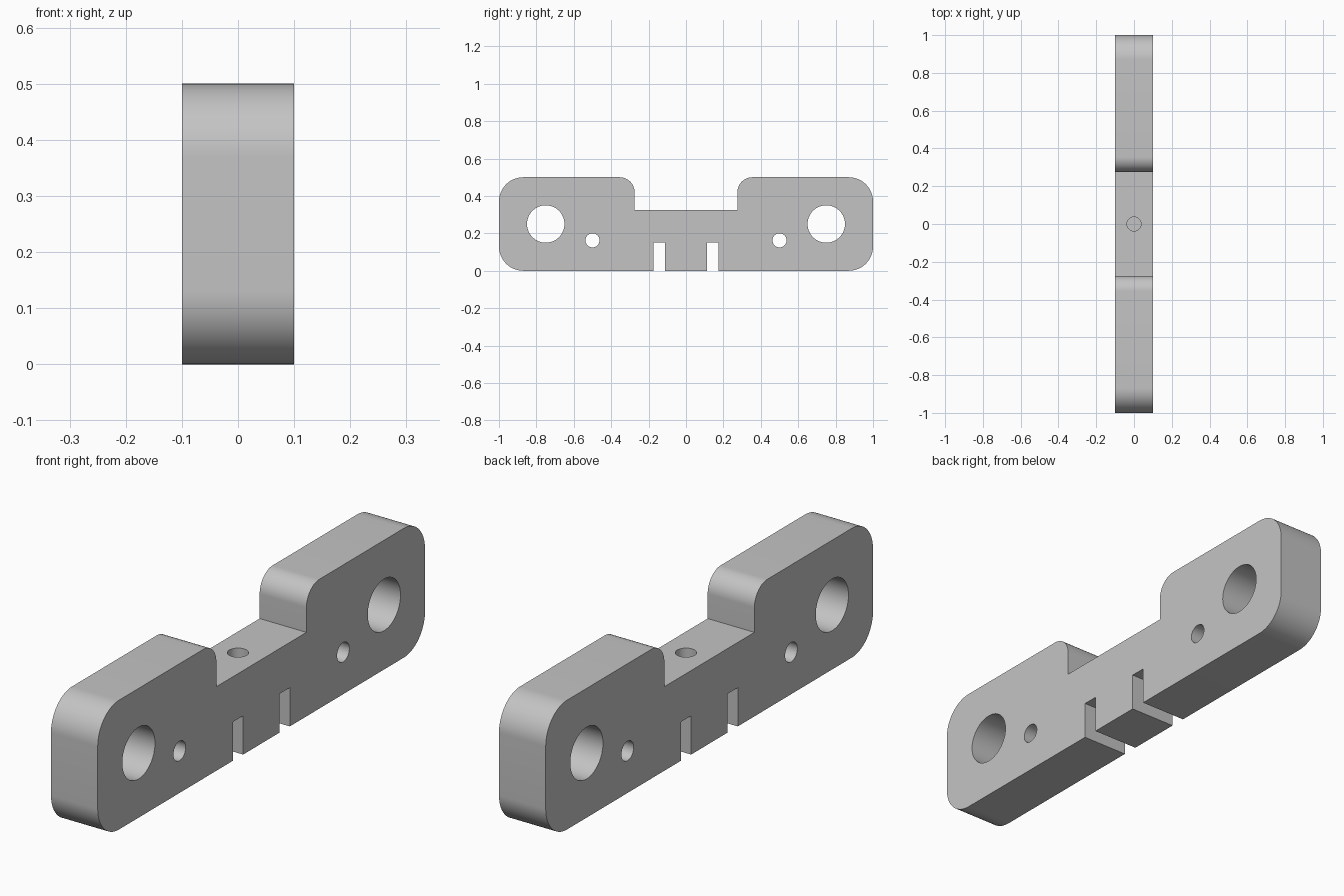
import bpy
import bmesh
from math import cos, sin, pi, radians
from mathutils import Matrix

if "Cube" in bpy.data.objects:
    bpy.data.objects.remove(bpy.data.objects["Cube"])

HALF_THICK = 0.1
HEIGHT = 0.5
WAIST = 0.325      # height of the lowered middle
NOTCH = 0.275      # half length of the lowered middle
STEPS = 20         # segments per rounded corner

grey = bpy.data.materials.new("plain_grey")
grey.use_nodes = True
colour = (0.55, 0.55, 0.55, 1)
grey.diffuse_color = colour
grey.node_tree.nodes["Principled BSDF"].inputs["Base Color"].default_value = colour


def make_object(name, bm):
    bmesh.ops.recalc_face_normals(bm, faces=bm.faces)
    mesh = bpy.data.meshes.new(name)
    bm.to_mesh(mesh)
    bm.free()
    mesh.materials.append(grey)
    obj = bpy.data.objects.new(name, mesh)
    bpy.context.collection.objects.link(obj)
    return obj


def corner(y, z, radius, start):
    """Quarter arc around (y, z), running counter-clockwise from start degrees."""
    angles = [radians(start) + pi / 2 * i / STEPS for i in range(STEPS + 1)]
    return [(y + radius * cos(a), z + radius * sin(a)) for a in angles]


def cylinder(name, location, radius, depth, axis):
    bm = bmesh.new()
    bmesh.ops.create_cone(bm, cap_ends=True, segments=64, radius1=radius,
                          radius2=radius, depth=depth)
    if axis == 'X':
        bm.transform(Matrix.Rotation(pi / 2, 4, 'Y'))
    bm.transform(Matrix.Translation(location))
    return make_object(name, bm)


def box(name, location, size):
    bm = bmesh.new()
    bmesh.ops.create_cube(bm, size=1)
    bm.transform(Matrix.Translation(location) @ Matrix.Diagonal((*size, 1)))
    return make_object(name, bm)


# Plate outline: one half, then its mirror image
outer, inner = 0.13, 0.08
half = (corner(1 - outer, outer, outer, -90)
        + corner(1 - outer, HEIGHT - outer, outer, 0)
        + corner(NOTCH + inner, HEIGHT - inner, inner, 90)
        + [(NOTCH, WAIST)])
outline = half + [(-y, z) for y, z in reversed(half)]

# Plate body extruded across its thickness
bm = bmesh.new()
face = bm.faces.new([bm.verts.new((-HALF_THICK, y, z)) for y, z in outline])
extruded = bmesh.ops.extrude_face_region(bm, geom=[face])["geom"]
bmesh.ops.translate(bm, vec=(2 * HALF_THICK, 0, 0),
                    verts=[v for v in extruded if isinstance(v, bmesh.types.BMVert)])
plate = make_object("bracket_plate", bm)

# Large holes, small holes and bottom slots on both sides, blind hole on top
cutters = [cylinder("blind_hole_cutter", (0, 0, WAIST), 0.0375, 0.3, 'Z')]
for side in (-1, 1):
    cutters += [
        cylinder("large_hole_cutter", (0, side * 0.75, 0.25), 0.1, 0.5, 'X'),
        cylinder("small_hole_cutter", (0, side * 0.5, 0.1625), 0.0375, 0.5, 'X'),
        box("slot_cutter", (0, side * 0.1425, 0.05), (0.5, 0.0625, 0.2)),
    ]

bpy.ops.object.select_all(action='DESELECT')
plate.select_set(True)
bpy.context.view_layer.objects.active = plate
for cutter in cutters:
    cutter.hide_render = True
    cut = plate.modifiers.new("cut", 'BOOLEAN')
    cut.operation = 'DIFFERENCE'
    cut.solver = 'EXACT'
    cut.object = cutter
    bpy.ops.object.modifier_apply(modifier=cut.name)
    bpy.data.objects.remove(cutter)

bpy.ops.object.shade_smooth_by_angle(angle=radians(30))
